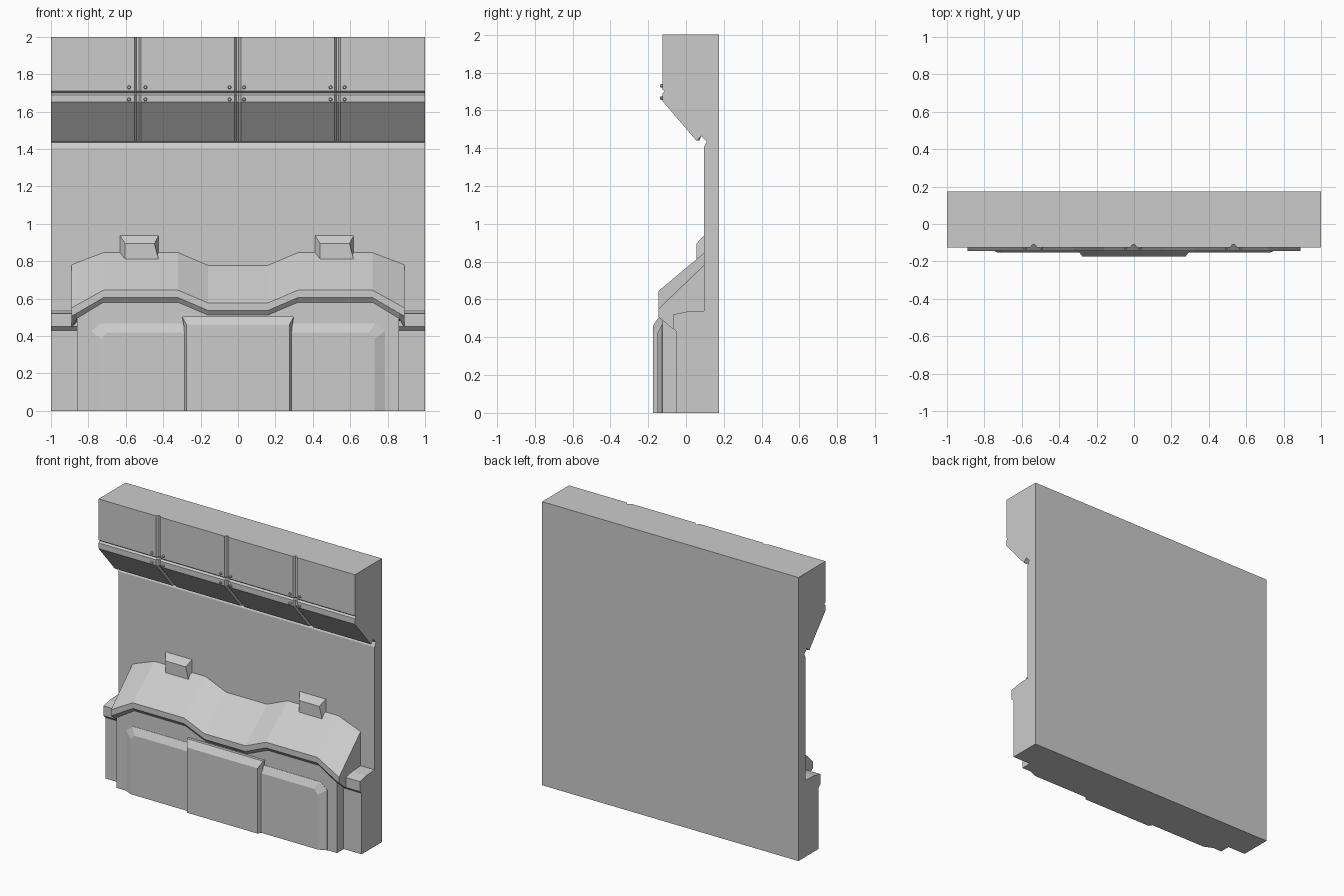
import bpy, bmesh
from math import pi
from mathutils import Matrix

if "Cube" in bpy.data.objects:
    bpy.data.objects.remove(bpy.data.objects["Cube"])


def finish(name, bm):
    bmesh.ops.recalc_face_normals(bm, faces=bm.faces[:])
    mesh = bpy.data.meshes.new(name)
    bm.to_mesh(mesh)
    bm.free()
    obj = bpy.data.objects.new(name, mesh)
    bpy.context.collection.objects.link(obj)
    return obj


def loft(name, rings):
    """Skin equal-length closed rings of 3D points and cap both ends."""
    bm = bmesh.new()
    loops = [[bm.verts.new(p) for p in ring] for ring in rings]
    n = len(loops[0])
    for a, b in zip(loops, loops[1:]):
        for i in range(n):
            j = (i + 1) % n
            bm.faces.new((a[i], a[j], b[j], b[i]))
    bm.faces.new(loops[0])
    bm.faces.new(loops[-1])
    return finish(name, bm)


def at_x(x, profile):
    return [(x, y, z) for y, z in profile]


def at_y(y, outline):
    return [(x, y, z) for x, z in outline]


def symmetric(half):
    """Complete a right-hand outline (bottom to top) with its mirror image."""
    return half + [(-x, z) for x, z in reversed(half)]


# Wall: one side profile with overhang and low bench, V-grooved between panels
wall = [(0.175, 2), (-0.125, 2), (-0.125, 1.71), (-0.112, 1.70), (-0.125, 1.69),
        (-0.125, 1.65), (0.055, 1.44), (0.08, 1.465), (0.11, 1.435), (0.095, 1.405),
        (0.095, 0.54), (0, 0.535), (-0.07, 0.52), (-0.07, 0.45), (-0.05, 0.43),
        (-0.05, 0), (0.175, 0)]
grooved = [(y + 0.016, z) if 1 <= i <= 6 else (y, z) for i, (y, z) in enumerate(wall)]
rings = [at_x(-1, wall)]
for gx in (-0.536, -0.002, 0.532):
    rings += [at_x(gx - 0.017, wall), at_x(gx - 0.006, grooved),
              at_x(gx + 0.006, grooved), at_x(gx + 0.017, wall)]
rings.append(at_x(1, wall))
loft("wall", rings)

# Rivets beside each groove
bm = bmesh.new()
for x in (-0.583, -0.495, -0.045, 0.032, 0.495, 0.57):
    for z in (1.73, 1.665):
        bmesh.ops.create_cone(bm, cap_ends=True, segments=8, radius1=0.011, radius2=0.007,
                              depth=0.016,
                              matrix=Matrix.Translation((x, -0.129, z)) @ Matrix.Rotation(pi / 2, 4, 'X'))
finish("rivets", bm)


# Hood: sloped cover with a dipped middle and lowered ends
def hood_profile(d):
    return [(0.1, 0.85 + d), (-0.145, 0.645 + d), (-0.145, 0.605 + d),
            (-0.125, 0.58 + d), (0.1, 0.58 + d)]


end = [(0.1, 0.785), (-0.145, 0.55), (-0.145, 0.507), (-0.07, 0.445), (0.1, 0.445)]
near_end = [(0.1, 0.797), (-0.145, 0.567), (-0.145, 0.523), (-0.125, 0.495), (0.1, 0.43)]
half = [(0.16, hood_profile(-0.068)), (0.32, hood_profile(0)), (0.72, hood_profile(0)),
        (0.86, near_end), (0.89, end)]
loft("hood", [at_x(-x, p) for x, p in reversed(half)] + [at_x(x, p) for x, p in half])

# Console body below the hood
tops = [(0.16, 0.522), (0.32, 0.59), (0.72, 0.59), (0.86, 0.505)]
body = symmetric([(0.86, 0)] + tops[::-1])
loft("console_body", [at_y(-0.125, body), at_y(0.1, body)])

# Raised front panel with chamfered edge
loft("front_panel", [
    at_y(-0.12, symmetric([(0.785, 0), (0.785, 0.425), (0.735, 0.468)])),
    at_y(-0.127, symmetric([(0.785, 0), (0.785, 0.425), (0.735, 0.468)])),
    at_y(-0.152, symmetric([(0.73, 0), (0.73, 0.385), (0.70, 0.42)]))])

# Centre plate, flared towards its top corners
loft("centre_plate", [
    at_y(-0.12, symmetric([(0.29, 0), (0.29, 0.455), (0.298, 0.505)])),
    at_y(-0.145, symmetric([(0.29, 0), (0.29, 0.455), (0.298, 0.505)])),
    at_y(-0.175, symmetric([(0.275, 0), (0.275, 0.44), (0.275, 0.46)]))])

# Two small bevelled blocks on top of the hood
for side, x in (("left", -0.634), ("right", 0.409)):
    loft(side + "_block", [
        at_y(0.1, [(x, 0.80), (x + 0.212, 0.80), (x + 0.212, 0.942), (x, 0.942)]),
        at_y(0.055, [(x + 0.03, 0.80), (x + 0.212, 0.80), (x + 0.187, 0.895), (x + 0.03, 0.895)])])
